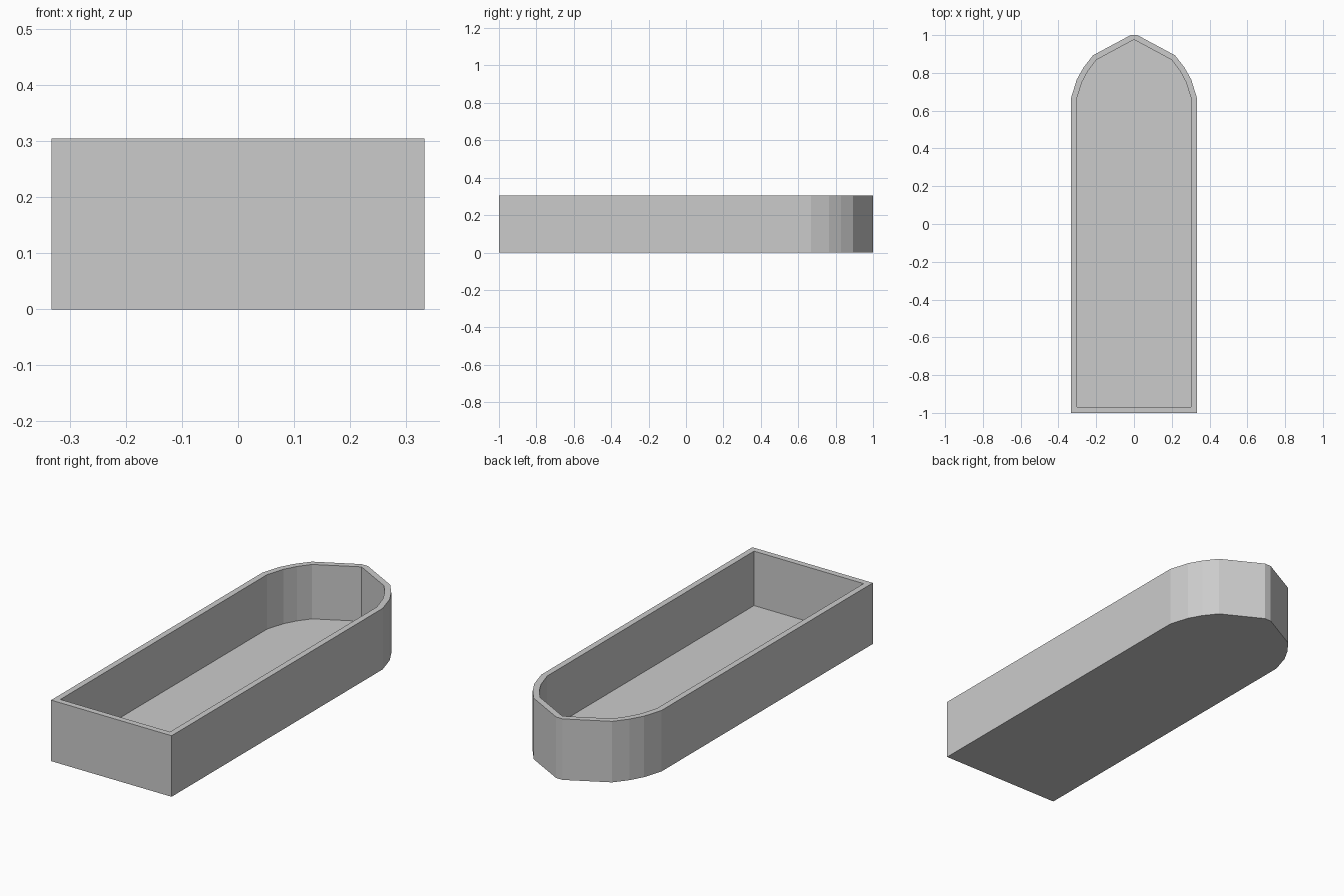
import bpy
import bmesh

if "Cube" in bpy.data.objects:
    bpy.data.objects.remove(bpy.data.objects["Cube"], do_unlink=True)

HEIGHT = 0.305
FLOOR = 0.033

# Right-hand half outlines, from the square front end to the pointed back
OUTER = [(0.333, -1.0), (0.333, 0.668), (0.303, 0.765), (0.267, 0.829),
         (0.217, 0.893), (0.018, 1.0)]
INNER = [(0.303, -0.97), (0.303, 0.663), (0.275, 0.752), (0.243, 0.811),
         (0.199, 0.869), (0.0, 0.976)]


def mirrored(half):
    return half + [(-x, y) for x, y in reversed(half) if x > 0]


def ring(bm, outline, z):
    return [bm.verts.new((x, y, z)) for x, y in outline]


def wall(bm, low, high):
    n = len(low)
    for i in range(n):
        j = (i + 1) % n
        bm.faces.new((low[i], low[j], high[j], high[i]))


grey = bpy.data.materials.new("light_grey")
grey.use_nodes = True
colour = (0.6, 0.6, 0.6, 1.0)
grey.diffuse_color = colour
grey.node_tree.nodes["Principled BSDF"].inputs["Base Color"].default_value = colour

bm = bmesh.new()
outer, inner = mirrored(OUTER), mirrored(INNER)

# Outer shell and underside
base = ring(bm, outer, 0)
rim_outer = ring(bm, outer, HEIGHT)
bm.faces.new(list(reversed(base)))
wall(bm, base, rim_outer)

# Hollow inside and floor
rim_inner = ring(bm, inner, HEIGHT)
floor = ring(bm, inner, FLOOR)
wall(bm, rim_inner, floor)
bm.faces.new(floor)

# Flat rim: matching sides, then the small flat at the tip
half = len(OUTER)
for i in range(half - 1):
    bm.faces.new((rim_outer[i], rim_outer[i + 1], rim_inner[i + 1], rim_inner[i]))
    bm.faces.new((rim_outer[-2 - i], rim_outer[-1 - i],
                  rim_inner[-1 - i], rim_inner[-2 - i]))
tip = half - 1
bm.faces.new((rim_outer[tip], rim_outer[tip + 1], rim_inner[tip]))
bm.faces.new((rim_outer[-1], rim_outer[0], rim_inner[0], rim_inner[-1]))
bmesh.ops.recalc_face_normals(bm, faces=bm.faces)

mesh = bpy.data.meshes.new("open_tray")
bm.to_mesh(mesh)
bm.free()
mesh.materials.append(grey)
tray = bpy.data.objects.new("open_tray", mesh)
bpy.context.collection.objects.link(tray)
